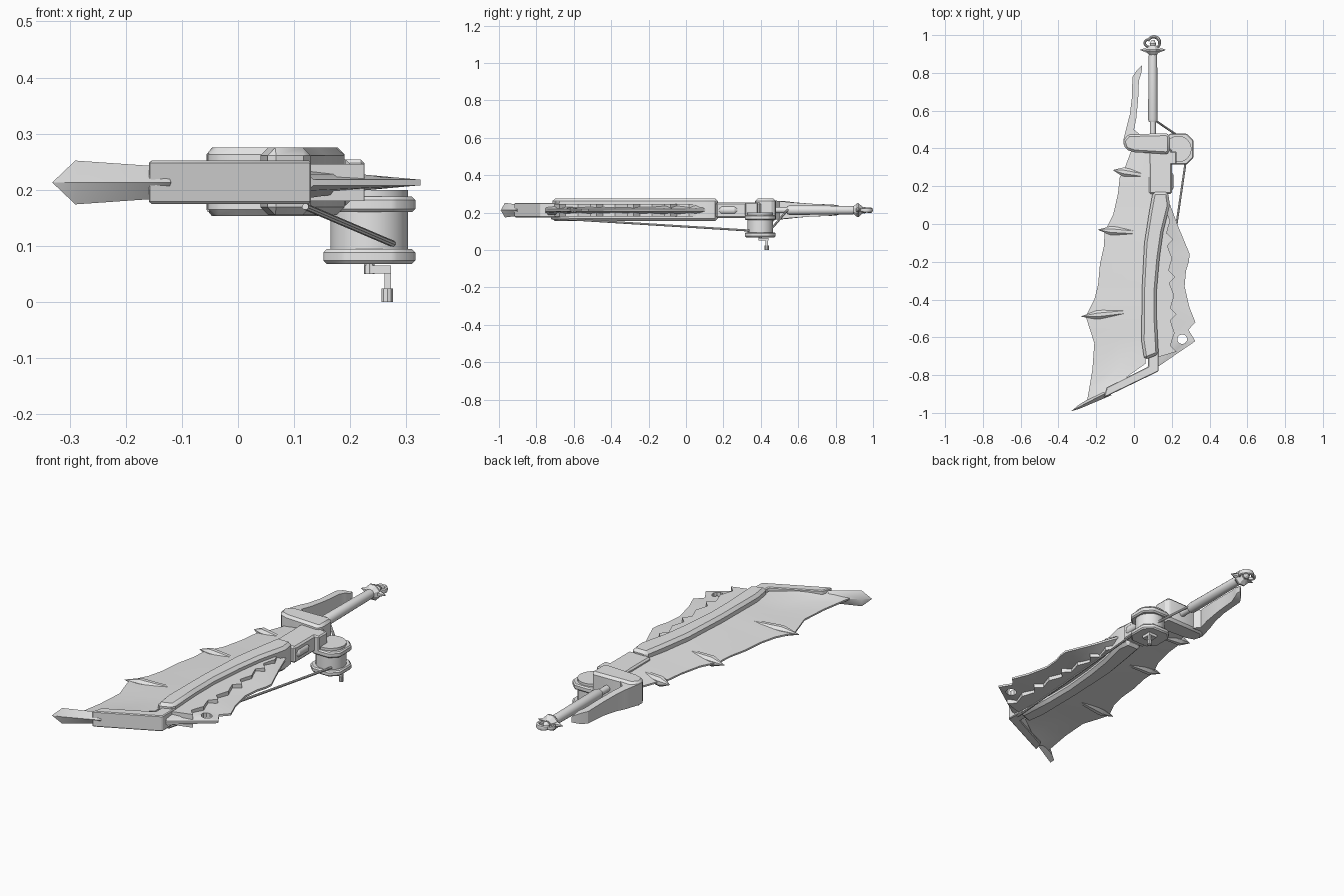
import bpy, bmesh, math
from mathutils import Vector

MID = 0.213  # height of the blade's middle plane
steel = bpy.data.materials.new("grey_steel")
steel.diffuse_color = (0.8, 0.8, 0.8, 1)


def finish(name, bm, bevel=0.0):
    bmesh.ops.recalc_face_normals(bm, faces=bm.faces)
    if bevel:
        edges = [e for e in bm.edges if e.calc_face_angle(0) > 0.6]
        bmesh.ops.bevel(bm, geom=edges, offset=bevel, segments=1,
                        affect='EDGES', clamp_overlap=True)
    me = bpy.data.meshes.new(name)
    bm.to_mesh(me)
    bm.free()
    me.materials.append(steel)
    ob = bpy.data.objects.new(name, me)
    bpy.context.collection.objects.link(ob)
    return ob


def prism(name, outline, z0, z1, bevel=0.0):
    """Flat outline raised from z0 to z1."""
    bm = bmesh.new()
    low = bm.faces.new([bm.verts.new((x, y, z0)) for x, y in outline])
    up = bmesh.ops.extrude_face_region(bm, geom=[low])['geom']
    for v in up:
        if isinstance(v, bmesh.types.BMVert):
            v.co.z = z1
    return finish(name, bm, bevel)


def box(name, x0, x1, y0, y1, z0, z1, bevel=0.0):
    return prism(name, [(x0, y0), (x1, y0), (x1, y1), (x0, y1)], z0, z1, bevel)


def loft(name, rings):
    """Skin between closed rings with equal point counts."""
    bm = bmesh.new()
    rows = [[bm.verts.new(p) for p in r] for r in rings]
    n = len(rows[0])
    for a, b in zip(rows, rows[1:]):
        for i in range(n):
            bm.faces.new((a[i], a[(i + 1) % n], b[(i + 1) % n], b[i]))
    bm.faces.new(rows[0])
    bm.faces.new(rows[-1])
    return finish(name, bm)


def turned(name, start, end, profile, sides=16):
    """Round part along a line; profile holds (fraction, radius)."""
    a, b = Vector(start), Vector(end)
    q = (b - a).to_track_quat('Z', 'Y')
    ring = [2 * math.pi * (i + 0.5) / sides for i in range(sides)]
    return loft(name, [[a.lerp(b, t) + q @ Vector((r * math.cos(g), r * math.sin(g), 0))
                        for g in ring] for t, r in profile])


def wedge(name, rows, thick_in, thick_out):
    """Blade sheet tapering from inner edge to outer edge."""
    rings = []
    for xi, yi, xo, yo in rows:
        ring = []
        cols = [(0, thick_in), (0.5, (thick_in + thick_out) * 0.42), (1, thick_out)]
        for s, seq in ((1, cols), (-1, cols[::-1])):
            ring += [(xi + (xo - xi) * t, yi + (yo - yi) * t, MID + s * h) for t, h in seq]
        rings.append(ring)
    return loft(name, rings)


# Thick blade spine
prism("blade_spine", [(0.10, 0.17), (0.08, 0.06), (0.055, -0.10), (0.042, -0.35), (0.04, -0.62),
                      (0.055, -0.72), (0.13, -0.69), (0.12, -0.50), (0.12, -0.35), (0.135, -0.18),
                      (0.155, -0.04), (0.19, 0.10), (0.18, 0.17)], 0.155, 0.275, 0.014)

# Tip block and leaf-shaped point
prism("tip_block", [(0.075, -0.69), (0.13, -0.67), (0.13, -0.78), (-0.16, -0.92),
                    (-0.145, -0.865), (0.075, -0.755)], 0.175, 0.252, 0.004)
along = Vector((-0.18, -0.09, 0)).normalized()
side = Vector((-along.y, along.x, 0))
loft("tip_point", [[Vector((x, y, MID)) + side * w, Vector((x, y, MID + h)),
                    Vector((x, y, MID)) - side * w, Vector((x, y, MID - h))]
                   for x, y, w, h in [(-0.13, -0.885, 0.024, 0.027), (-0.16, -0.90, 0.022, 0.03),
                                      (-0.29, -0.968, 0.010, 0.039), (-0.33, -0.99, 0.001, 0.001)]])

# Scalloped cutting edge on the left
wedge("wide_blade", [(0.10, 0.40, -0.01, 0.40), (0.10, 0.30, -0.055, 0.28), (0.10, 0.24, -0.075, 0.25),
                     (0.10, 0.15, -0.085, 0.16), (0.10, 0.04, -0.11, 0.05), (0.08, -0.05, -0.155, -0.04),
                     (0.07, -0.12, -0.16, -0.12), (0.06, -0.21, -0.18, -0.21), (0.06, -0.33, -0.19, -0.32),
                     (0.06, -0.40, -0.21, -0.40), (0.06, -0.46, -0.255, -0.49), (0.06, -0.53, -0.23, -0.57),
                     (0.06, -0.59, -0.21, -0.63), (0.06, -0.74, -0.22, -0.77), (-0.08, -0.84, -0.235, -0.86),
                     (-0.14, -0.885, -0.25, -0.945)], 0.030, 0.004)

# Ribs ending in sharp spikes
for i, (x0, y0, x1, y1) in enumerate([(0.10, 0.25, -0.11, 0.285), (0.08, -0.05, -0.19, -0.03),
                                      (0.06, -0.455, -0.28, -0.49)]):
    turned(f"rib_spike_{i + 1}", (x0, y0, MID), (x1, y1, MID),
           [(0, 0.018), (0.45, 0.021), (0.75, 0.025), (0.82, 0.019), (1, 0.001)], 8)

# Ragged back blade with a round hole
back = wedge("back_blade", [(0.17, 0.11, 0.19, 0.105), (0.15, -0.02, 0.235, -0.015), (0.13, -0.16, 0.295, -0.16),
                            (0.12, -0.20, 0.29, -0.20), (0.12, -0.26, 0.275, -0.25), (0.11, -0.32, 0.268, -0.33),
                            (0.11, -0.43, 0.293, -0.44), (0.11, -0.51, 0.325, -0.52), (0.11, -0.56, 0.288, -0.56),
                            (0.11, -0.64, 0.325, -0.62), (0.11, -0.76, 0.135, -0.75)], 0.030, 0.005)
cutter = turned("hole_cutter", (0.255, -0.61, 0.1), (0.255, -0.61, 0.3), [(0, 0.026), (1, 0.026)], 10)
cutter.hide_render = True
cutter.hide_viewport = True
cut = back.modifiers.new("hole", 'BOOLEAN')
cut.object = cutter
cut.operation = 'DIFFERENCE'

# Jagged inner layer beside the spine
jag = [(0.11, -0.71), (0.12, -0.3), (0.15, 0.0), (0.18, 0.09)]
for k in range(23):
    y = 0.05 - k * 0.033
    base = 0.178 + 0.025 * min(1, k / 14)
    jag.append((base + (0.022 if k % 3 == 1 else 0.0) - (0.01 if k % 2 else 0), y))
prism("jagged_layer", jag, 0.180, 0.246)

# Neck between blade and guard
box("neck_block", 0.08, 0.20, 0.16, 0.40, 0.172, 0.254, 0.008)
box("neck_shoulder", 0.08, 0.225, 0.315, 0.385, 0.172, 0.254, 0.006)
turned("neck_roller", (0.185, 0.175, MID), (0.185, 0.275, MID),
       [(0, 0.015), (0.15, 0.024), (0.85, 0.024), (1, 0.015)])

# Crossguard and curved hand guard
prism("crossguard", [(-0.06, 0.44), (-0.045, 0.395), (0.0, 0.38), (0.17, 0.37), (0.19, 0.38),
                     (0.19, 0.47), (0.17, 0.48), (-0.03, 0.475)], 0.153, 0.275, 0.012)
loft("hand_guard", [[(a, y, MID - h), (b, y2, MID - h), (b, y2, MID + h), (a, y, MID + h)]
                    for a, y, b, y2, h in [(-0.055, 0.42, 0.05, 0.42, 0.052), (-0.055, 0.45, 0.03, 0.475, 0.052),
                                           (-0.035, 0.53, 0.0, 0.50, 0.048), (-0.022, 0.58, 0.012, 0.56, 0.042),
                                           (-0.012, 0.66, 0.022, 0.66, 0.035), (-0.008, 0.78, 0.026, 0.76, 0.030),
                                           (0.012, 0.81, 0.036, 0.79, 0.027), (0.041, 0.84, 0.043, 0.82, 0.015)]])

# Winding drum with flanges and a crank
cx, cy = 0.234, 0.397
turned("drum", (cx, cy, 0.08), (cx, cy, 0.20), [(0, 0.07), (1, 0.07)], 24)
for nm, z0, z1 in (("upper_flange", 0.16, 0.188), ("lower_flange", 0.068, 0.094)):
    c, s = 0.082, 0.045
    prism("drum_" + nm, [(cx + x, cy + y) for x, y in [(c, -s), (c, s), (s, c), (-s, c), (-c, s),
                                                      (-c, -s), (-s, -c), (s, -c)]], z0, z1, 0.006)
turned("crank_axle", (cx, cy, 0.05), (cx, cy, 0.075), [(0, 0.01), (1, 0.01)], 10)
box("crank_arm", 0.226, 0.273, 0.388, 0.44, 0.051, 0.065)
box("crank_stem", 0.261, 0.273, 0.426, 0.438, 0.02, 0.06)
turned("crank_knob", (0.266, 0.432, 0), (0.266, 0.432, 0.024), [(0, 0.011), (1, 0.011)], 10)

# Tension rods
turned("long_rod", (0.275, 0.34, 0.104), (0.12, -0.72, 0.17), [(0, 0.006), (1, 0.006)], 8)
turned("short_rod", (0.11, 0.55, 0.222), (0.24, 0.462, 0.12), [(0, 0.006), (1, 0.006)], 8)

# Grip
turned("grip", (0.10, 0.46, MID), (0.10, 0.91, MID),
       [(0, 0.016), (0.18, 0.016), (0.18, 0.022), (0.21, 0.026), (0.95, 0.023), (1, 0.02)])

# Pommel: flared collar, knob and curled hooks
turned("pommel_collar", (0.10, 0.895, MID), (0.10, 0.945, MID),
       [(0, 0.022), (0.4, 0.04), (0.55, 0.04), (1, 0.018)], 8)
for s in (-1, 1):
    turned(f"collar_spike_{'left' if s < 0 else 'right'}", (0.10, 0.92, MID), (0.10 + s * 0.068, 0.922, MID),
           [(0, 0.015), (0.55, 0.014), (1, 0.001)], 6)
turned("pommel_knob", (0.10, 0.935, MID), (0.10, 0.975, MID), [(0, 0.012), (0.5, 0.018), (1, 0.008)], 10)


def hook(name, centre, radius, thick, a0, a1):
    rings = []
    for i in range(15):
        g = math.radians(a0 + (a1 - a0) * i / 14)
        d = Vector((math.cos(g), math.sin(g), 0))
        t = thick * (0.35 + 0.65 * math.sin(math.pi * (0.15 + 0.7 * i / 14)))
        rings.append([Vector(centre) + d * (radius + t * math.cos(k * math.pi / 4))
                      + Vector((0, 0, 1.6 * t * math.sin(k * math.pi / 4))) for k in range(8)])
    return loft(name, rings)


hook("large_hook", (0.105, 0.960, MID), 0.031, 0.009, -55, 165)
hook("small_hook", (0.075, 0.958, MID), 0.018, 0.007, 60, 290)

# Smooth shading with sharp edges kept
for ob in bpy.context.collection.objects:
    if ob.type == 'MESH' and not ob.hide_render:
        ob.select_set(True)
        bpy.context.view_layer.objects.active = ob
bpy.ops.object.shade_smooth_by_angle(angle=math.radians(30))
